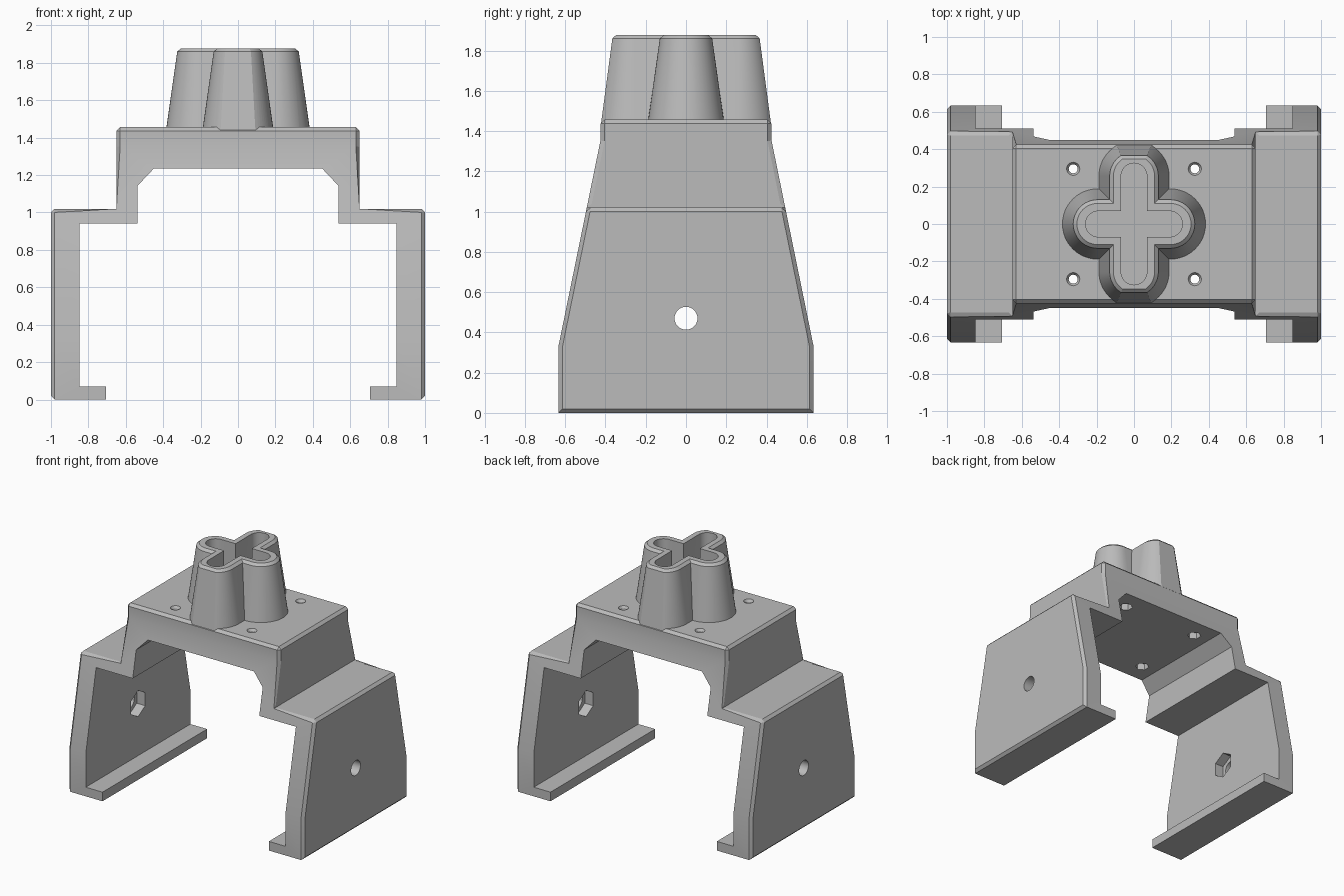
import bpy, bmesh
from math import pi, cos, sin, acos
from mathutils import Vector, Matrix

if "Cube" in bpy.data.objects:
    bpy.data.objects.remove(bpy.data.objects["Cube"])

grey = bpy.data.materials.new("plain grey")
grey.use_nodes = True
grey.diffuse_color = (0.5, 0.5, 0.5, 1)
grey.node_tree.nodes["Principled BSDF"].inputs["Base Color"].default_value = (0.5, 0.5, 0.5, 1)


def make_object(name, bm):
    bmesh.ops.remove_doubles(bm, verts=bm.verts, dist=0.0005)
    bmesh.ops.recalc_face_normals(bm, faces=bm.faces)
    mesh = bpy.data.meshes.new(name)
    bm.to_mesh(mesh)
    bm.free()
    mesh.materials.append(grey)
    obj = bpy.data.objects.new(name, mesh)
    bpy.context.collection.objects.link(obj)
    return obj


def loft(name, rings):
    """Closed solid through rings with equal point counts."""
    bm = bmesh.new()
    loops = [[bm.verts.new(p) for p in ring] for ring in rings]
    n = len(loops[0])
    for low, high in zip(loops, loops[1:]):
        for i in range(n):
            j = (i + 1) % n
            bm.faces.new((low[i], low[j], high[j], high[i]))
    bm.faces.new(loops[0][::-1])
    bm.faces.new(loops[-1])
    return make_object(name, bm)


def combine(target, tool, operation):
    mod = target.modifiers.new(operation.lower(), "BOOLEAN")
    mod.operation = operation
    mod.solver = "EXACT"
    mod.object = tool
    bpy.context.view_layer.objects.active = target
    bpy.ops.object.modifier_apply(modifier=mod.name)
    bpy.data.objects.remove(tool)


def stadium(center, r, z, along_y=False, tip=None, n=12):
    """Long rounded outline; a tip distance flattens its two ends."""
    phi = acos((tip - center) / r) if tip else 0.02
    angles = [phi + (pi / 2 - phi) * i / n for i in range(n + 1)]
    angles = [-a for a in reversed(angles)] + angles
    half = [(center + r * cos(a), r * sin(a)) for a in angles]
    points = half + [(-u, -v) for u, v in half]
    if along_y:
        points = [(-v, u) for u, v in points]
    return [(x, y, z) for x, y in points]


def drill(name, start, axis, sections, sides):
    """Cutter along an axis; sections are (distance, radius)."""
    turn = Vector(axis).to_track_quat("Z", "Y").to_matrix().to_4x4()
    place = Matrix.Translation(start) @ turn
    rings = [[place @ Vector((r * cos(2 * pi * i / sides + pi / 2),
                              r * sin(2 * pi * i / sides + pi / 2), d))
              for i in range(sides)] for d, r in sections]
    return loft(name, rings)


# Stepped bridge: mirrored profile, swept front to back
LOW, HIGH = 0.33, 1.353
outer = [(1, 0), (1, 1.02), (0.65, 1.02), (0.65, 1.457)]
inner = [(0.45, 1.235), (0.537, 1.143), (0.537, 0.94),
         (0.848, 0.94), (0.848, 0.07), (0.706, 0.07), (0.706, 0)]
right_half = inner + outer
profile = right_half + [(-x, z) for x, z in reversed(right_half)]


def half_depth(z):
    t = min(max((z - LOW) / (HIGH - LOW), 0), 1)
    return 0.634 + (0.425 - 0.634) * t


bm = bmesh.new()
face = bm.faces.new([bm.verts.new((x, -1, z)) for x, z in profile])
swept = bmesh.ops.extrude_face_region(bm, geom=[face])
for v in swept["geom"]:
    if isinstance(v, bmesh.types.BMVert):
        v.co.y = 1
for z in (LOW, 0.94, 1.02, HIGH):
    bmesh.ops.bisect_plane(bm, geom=bm.verts[:] + bm.edges[:] + bm.faces[:],
                           plane_co=(0, 0, z), plane_no=(0, 0, 1))
for v in bm.verts:
    v.co.y *= half_depth(v.co.z)
bmesh.ops.recalc_face_normals(bm, faces=bm.faces)
bmesh.ops.dissolve_limit(bm, angle_limit=0.01, verts=bm.verts, edges=bm.edges)


# Chamfer along the outer rim and steps
def on_outer(v):
    x, z = abs(v.co.x), v.co.z
    return (x > 0.99 or abs(x - 0.65) < 0.001 and z > 1.01 or z > 1.45)


rim = [e for e in bm.edges if all(on_outer(v) for v in e.verts)
       and len(e.link_faces) == 2 and e.calc_face_angle(0) > 0.3]
bmesh.ops.bevel(bm, geom=rim, offset=0.02, segments=1, affect="EDGES", clamp_overlap=True)
bracket = make_object("bridge_bracket", bm)

# Tapered cross socket
combine(bracket, loft("socket_side_lobes", [
    stadium(0.195, 0.193, 1.42), stadium(0.195, 0.13, 1.86),
    stadium(0.195, 0.11, 1.878)]), "UNION")
combine(bracket, loft("socket_end_lobes", [
    stadium(0.256, 0.193, 1.42, True, 0.4245), stadium(0.256, 0.13, 1.86, True, 0.366),
    stadium(0.256, 0.11, 1.878, True, 0.347)]), "UNION")
for center, along_y in ((0.19, False), (0.256, True)):
    combine(bracket, loft("socket_slot", [
        stadium(center, 0.069, z, along_y) for z in (1.3, 2.0)]), "DIFFERENCE")

# Screw holes with hexagonal nut pockets
for sx in (-1, 1):
    for sy in (-1, 1):
        spot = (sx * 0.325, sy * 0.295, 1.2)
        combine(bracket, drill("deck_hole", spot, (0, 0, 1),
                [(0, 0.024), (0.24, 0.024), (0.27, 0.044)], 24), "DIFFERENCE")
        combine(bracket, drill("deck_nut_pocket", spot, (0, 0, 1),
                [(0, 0.05), (0.085, 0.05)], 6), "DIFFERENCE")
    spot = (sx * 0.8, 0, 0.47)
    combine(bracket, drill("leg_hole", spot, (sx, 0, 0),
            [(0, 0.057), (0.3, 0.057)], 32), "DIFFERENCE")
    combine(bracket, drill("leg_nut_pocket", spot, (sx, 0, 0),
            [(0, 0.1), (0.12, 0.1)], 6), "DIFFERENCE")

bpy.ops.object.select_all(action="DESELECT")
bracket.select_set(True)
bpy.context.view_layer.objects.active = bracket
bpy.ops.object.shade_smooth_by_angle(angle=0.3)
